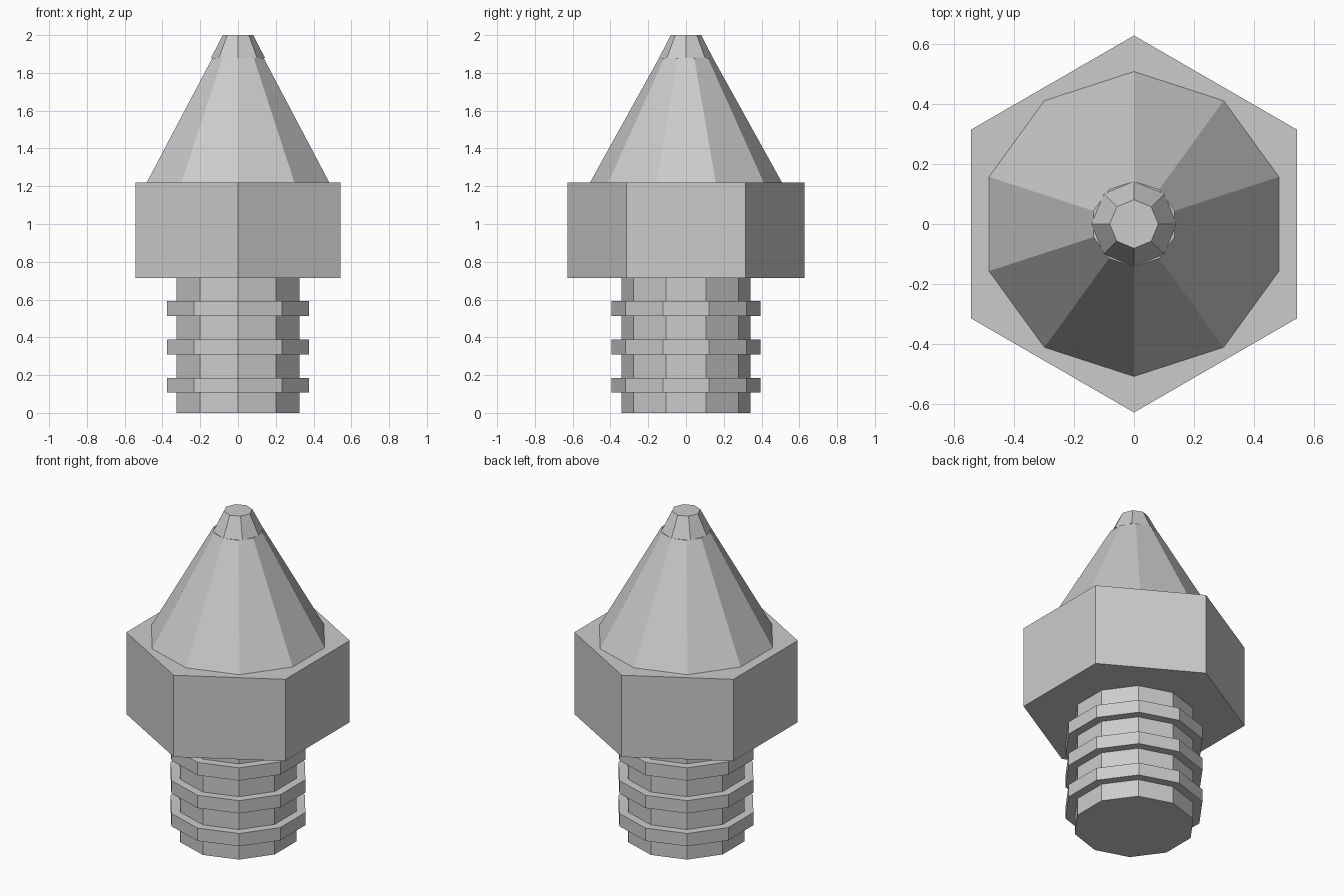
import bpy
from math import pi

if "Cube" in bpy.data.objects:
    bpy.data.objects.remove(bpy.data.objects["Cube"], do_unlink=True)

grey = bpy.data.materials.new("light grey metal")
grey.use_nodes = True
colour = (0.6, 0.6, 0.6, 1)
grey.diffuse_color = colour
grey.node_tree.nodes["Principled BSDF"].inputs["Base Color"].default_value = colour


def prism(name, sides, bottom, top, r_bottom, r_top=None):
    """Flat-sided prism or frustum with a corner towards the back."""
    bpy.ops.mesh.primitive_cone_add(
        vertices=sides, radius1=r_bottom,
        radius2=r_bottom if r_top is None else r_top,
        depth=top - bottom, location=(0, 0, (bottom + top) / 2))
    part = bpy.context.object
    part.name = name
    part.data.materials.append(grey)
    return part


# Threaded shank
prism("shank", 10, 0, 0.715, 0.342)
for i in range(3):
    z = 0.107 + i * 0.203
    prism(f"thread_ring_{i + 1}", 10, z, z + 0.079, 0.395)

# Hexagonal body, tapered cone and small tip
prism("hex_body", 6, 0.715, 1.22, 0.628)
prism("cone", 10, 1.22, 1.88, 0.508, 0.142)
prism("tip", 8, 1.88, 2.0, 0.142, 0.081)
